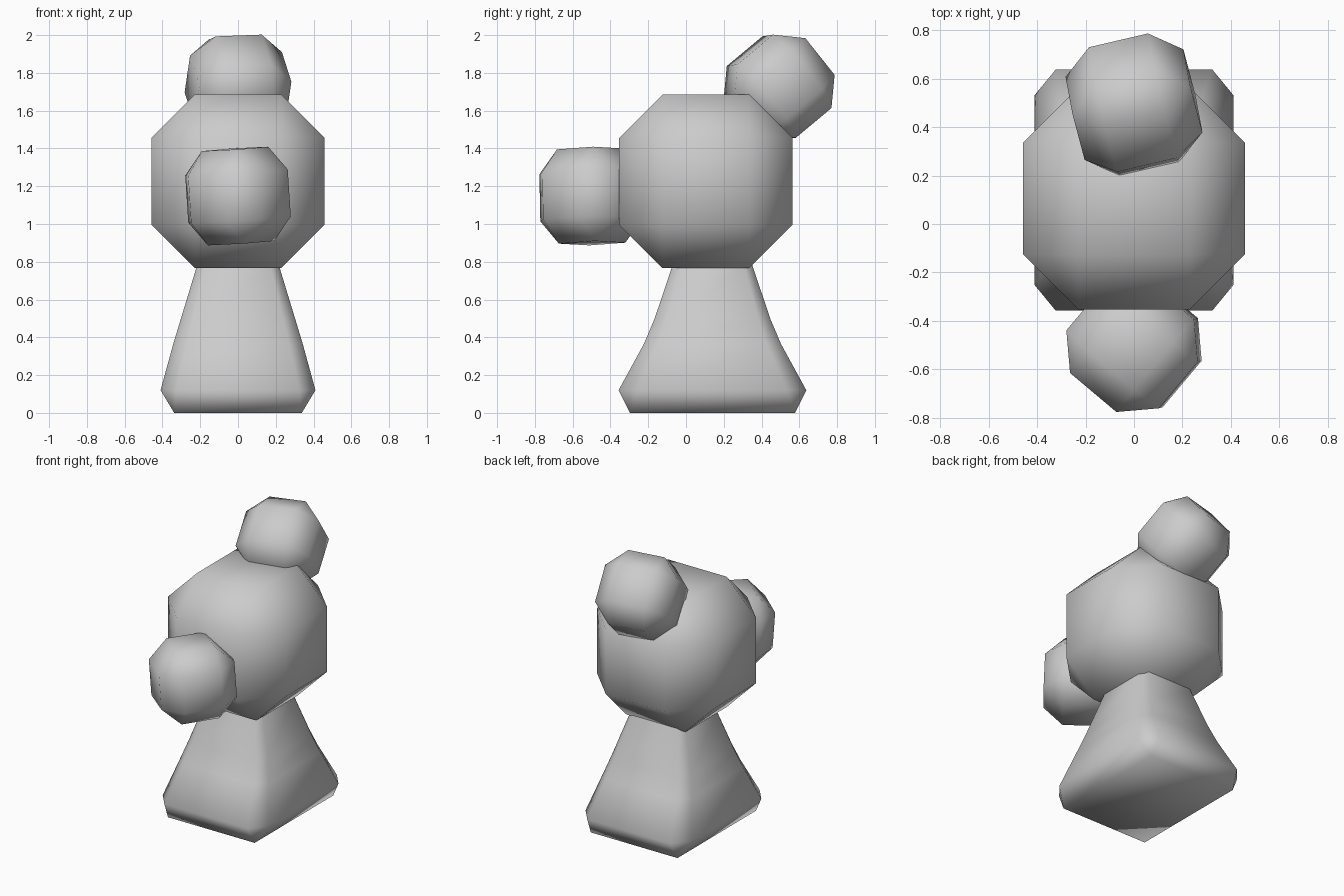
import bpy, bmesh
from mathutils import Vector, Matrix

if "Cube" in bpy.data.objects:
    bpy.data.objects.remove(bpy.data.objects["Cube"])


def finish(bm, name):
    bmesh.ops.recalc_face_normals(bm, faces=bm.faces)
    for f in bm.faces:
        f.smooth = True
    mesh = bpy.data.meshes.new(name)
    bm.to_mesh(mesh)
    bm.free()
    obj = bpy.data.objects.new(name, mesh)
    bpy.context.collection.objects.link(obj)
    return obj


def chamfered_cube(name, centre, half, up=(0, 0, 1), side=(1, 0, 0)):
    """Cube with every edge cut back by half its half-width, turned to the given axes."""
    bm = bmesh.new()
    bmesh.ops.create_cube(bm, size=2 * half)
    bmesh.ops.bevel(bm, geom=bm.edges[:], offset=half * 0.5, segments=1,
                    profile=0.5, affect='EDGES')
    z = Vector(up).normalized()
    y = z.cross(Vector(side)).normalized()
    x = y.cross(z)
    rot = Matrix((x, y, z)).transposed().to_4x4()
    bmesh.ops.transform(bm, matrix=Matrix.Translation(centre) @ rot, verts=bm.verts)
    return finish(bm, name)


# Body and its two attached knobs
chamfered_cube("body", (0, 0.105, 1.226), 0.459)
chamfered_cube("front_knob", (0, -0.502, 1.148), 0.25,
               up=(-0.065, -0.02, 0.998), side=(0.644, 0.765, 0))
chamfered_cube("top_knob", (0, 0.493, 1.725), 0.25,
               up=(0.115, -0.618, 0.777), side=(0.976, 0.214, 0.054))

# Flared pedestal: stacked rings with cut corners (z, half x, half y)
rings = [(0.12, 0.41, 0.497), (0.365, 0.343, 0.363),
         (0.497, 0.303, 0.307), (0.77, 0.22, 0.215), (0.9, 0.18, 0.17)]
CY = 0.14
bm = bmesh.new()
corners = [(1, 1), (-1, 1), (-1, -1), (1, -1)]
base = [bm.verts.new((0.338 * sx, CY + 0.437 * sy, 0)) for sx, sy in corners]
loops = []
for z, hx, hy in rings:
    loop = []
    for sx, sy in corners:
        pair = [(hx, hy * 0.79), (hx * 0.79, hy)]
        if sx * sy < 0:
            pair.reverse()
        loop += [bm.verts.new((sx * px, CY + sy * py, z)) for px, py in pair]
    loops.append(loop)
bm.faces.new(base)
bm.faces.new(loops[-1])
for i in range(4):
    j = (i + 1) % 4
    bm.faces.new((base[i], loops[0][2 * i], loops[0][2 * i + 1]))
    bm.faces.new((base[i], loops[0][2 * i + 1], loops[0][2 * j], base[j]))
for low, high in zip(loops, loops[1:]):
    for i in range(8):
        j = (i + 1) % 8
        bm.faces.new((low[i], low[j], high[j], high[i]))
finish(bm, "pedestal")
